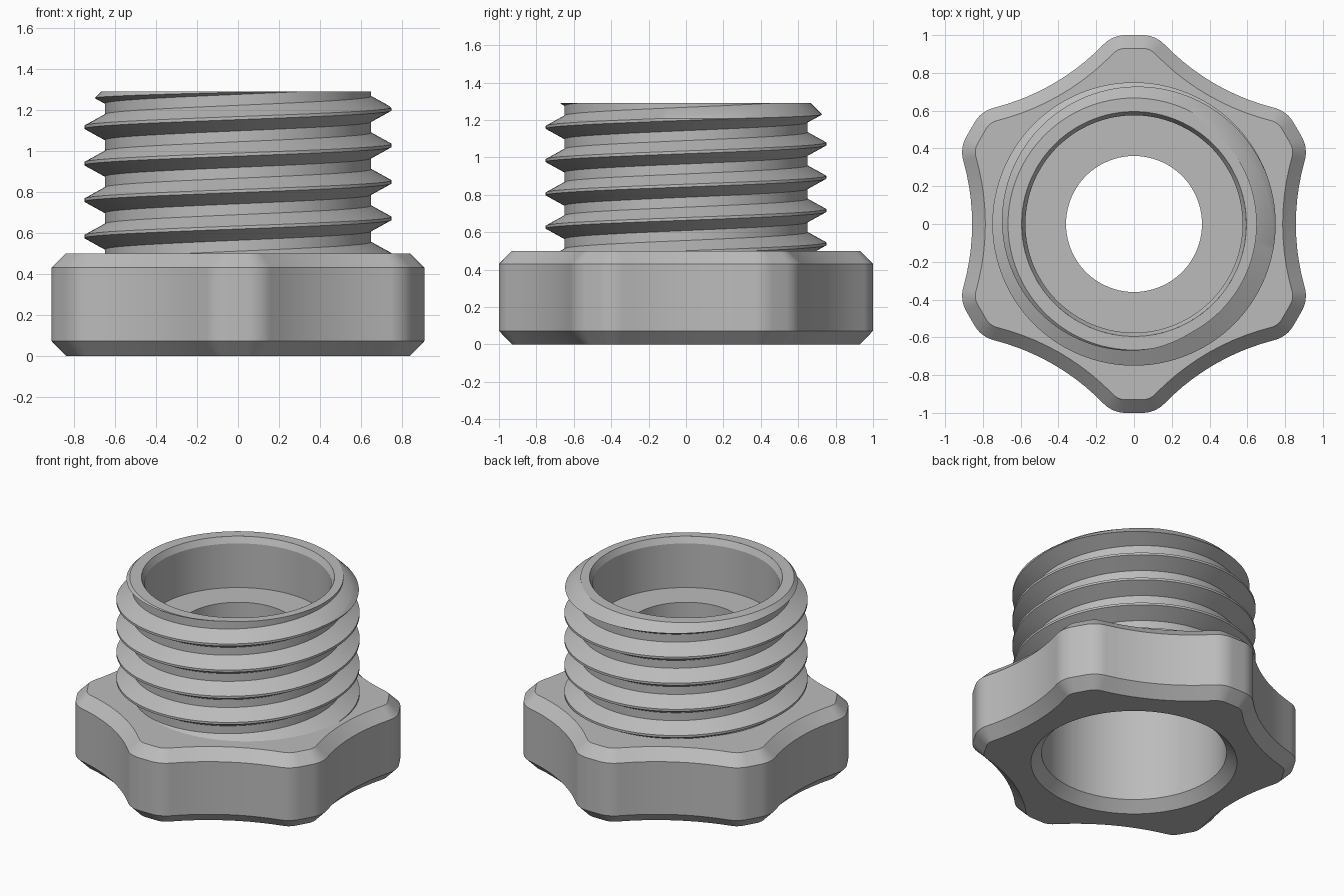
import bpy, bmesh
from math import radians, sin, cos, tau, hypot, atan2
from mathutils import Vector

cube = bpy.data.objects.get("Cube")
if cube:
    bpy.data.objects.remove(cube)

GREY = (0.5, 0.5, 0.5, 1)
mat = bpy.data.materials.new("plain grey")
mat.use_nodes = True
mat.diffuse_color = GREY
bsdf = mat.node_tree.nodes["Principled BSDF"]
bsdf.inputs["Base Color"].default_value = GREY
bsdf.inputs["Roughness"].default_value = 0.6

TOP, SEAT = 1.29, 0.5          # end of the thread, top of the grip
LIP = 0.595                    # inner edge of the rim


def finish(bm, name):
    mesh = bpy.data.meshes.new(name)
    bm.to_mesh(mesh)
    bm.free()
    mesh.materials.append(mat)
    obj = bpy.data.objects.new(name, mesh)
    bpy.context.collection.objects.link(obj)
    bpy.ops.object.select_all(action="DESELECT")
    obj.select_set(True)
    bpy.context.view_layer.objects.active = obj
    bpy.ops.object.shade_smooth_by_angle(angle=radians(25))
    return obj


# Six-lobed grip outline: rounded lobes joined by shallow scoops
def outline(inset):
    fillet, scoop, sweep = 0.164 - inset, 1.22 + inset, radians(15.9)
    turn = radians(30) + sweep
    pts = []
    for k in range(6):
        a = radians(30 + 60 * k)
        radial = Vector((cos(a), sin(a)))
        side = Vector((-sin(a), cos(a)))
        for sign in (-1, 1):
            centre = 0.836 * radial + sign * 0.044 * side
            for i in range(9):
                t = turn * i / 8 if sign > 0 else turn * (i / 8 - 1)
                pts.append(centre + fillet * (cos(t) * radial + sin(t) * side))
        a += radians(30)
        radial = Vector((cos(a), sin(a)))
        side = Vector((-sin(a), cos(a)))
        for i in range(1, 10):
            t = sweep * (i / 5 - 1)
            pts.append(2.077 * radial + scoop * (sin(t) * side - cos(t) * radial))
    return pts


BEARINGS = [atan2(p.y, p.x) for p in outline(0)]


def circle(r):
    return [Vector((r * cos(a), r * sin(a))) for a in BEARINGS]


# Grip with chamfered edges, lower socket, inner shelf and upper bore
sections = [
    (circle(0.6), SEAT), (outline(0.07), SEAT),
    (outline(0), 0.43), (outline(0), 0.072), (outline(0.07), 0),
    (circle(0.635), 0), (circle(0.57), 0.065), (circle(0.57), 0.82),
    (circle(0.36), 0.82), (circle(0.36), 0.95), (circle(0.575), 0.95),
    (circle(0.575), 1.25), (circle(LIP), TOP),
]
bm = bmesh.new()
rings = [[bm.verts.new((p.x, p.y, z)) for p in pts] for pts, z in sections]
for upper, lower in zip(rings, rings[1:]):
    for i in range(len(upper)):
        j = (i + 1) % len(upper)
        bm.faces.new((upper[i], lower[i], lower[j], upper[j]))
finish(bm, "grip_and_bore")

# Right-handed helical thread
PITCH, STEPS = 0.178, 128
TOOTH = [(-0.0625, 0.65), (-0.0075, 0.75), (0.0075, 0.75), (0.0625, 0.65)]
bm = bmesh.new()
columns = []
for s in range(STEPS + 1):
    a = tau * s / STEPS
    columns.append([
        bm.verts.new((r * cos(a), r * sin(a), 1.205 + dz + PITCH * (k + s / STEPS)))
        for k in range(-6, 3) for dz, r in TOOTH])
for left, right in zip(columns, columns[1:]):
    for j in range(len(left) - 1):
        bm.faces.new((left[j], right[j], right[j + 1], left[j + 1]))
bmesh.ops.remove_doubles(bm, verts=bm.verts, dist=0.0005)


def cut(height, **clear):
    geom = bm.verts[:] + bm.edges[:] + bm.faces[:]
    bmesh.ops.bisect_plane(bm, geom=geom, dist=1e-5, plane_co=(0, 0, height),
                           plane_no=(0, 0, 1), **clear)


# Conical lead-in: shear by radius so that the cone becomes a flat cut
CONE = TOP + 0.667
for v in bm.verts:
    v.co.z += hypot(v.co.x, v.co.y)
cut(CONE)
for v in bm.verts:
    r = hypot(v.co.x, v.co.y)
    v.co.z -= r
    if v.co.z + r > CONE:
        scale = (CONE - v.co.z) / r
        v.co.x *= scale
        v.co.y *= scale
cut(TOP, clear_outer=True)
cut(SEAT, clear_inner=True)

# Flat rim from the thread inward to the bore
edge = [e for e in bm.edges if e.is_boundary
        and all(abs(v.co.z - TOP) < 0.001 for v in e.verts)]
rim = bmesh.ops.extrude_edge_only(bm, edges=edge)["geom"]
for v in rim:
    if isinstance(v, bmesh.types.BMVert):
        scale = LIP / hypot(v.co.x, v.co.y)
        v.co.x *= scale
        v.co.y *= scale
finish(bm, "threaded_neck")
